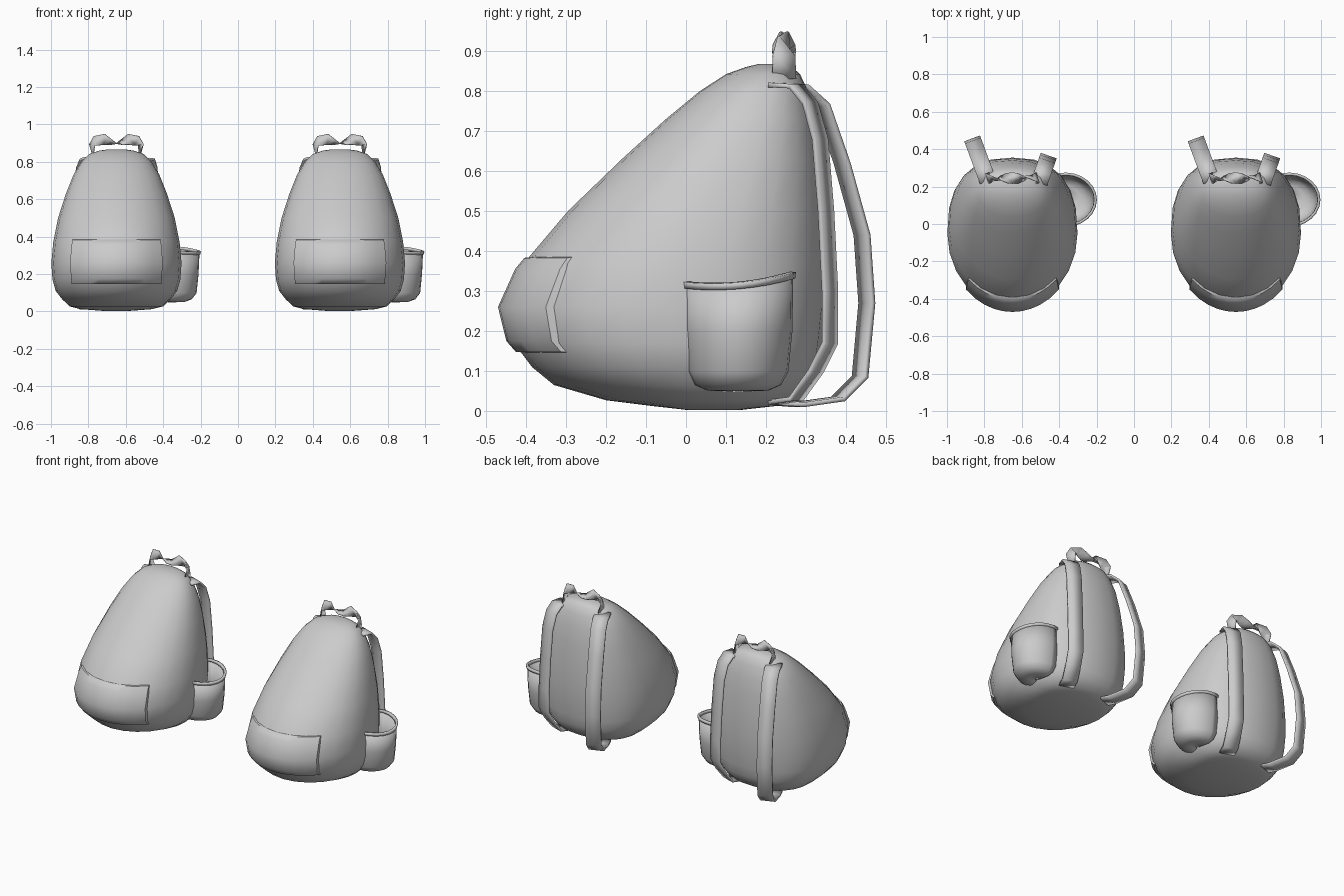
import bpy, bmesh, math
from mathutils import Vector

cube = bpy.data.objects.get("Cube")
if cube:
    bpy.data.objects.remove(cube, do_unlink=True)

fabric = bpy.data.materials.new("grey fabric")
fabric.use_nodes = True
GREY = (0.6, 0.6, 0.6, 1)
fabric.diffuse_color = GREY
fabric.node_tree.nodes["Principled BSDF"].inputs["Base Color"].default_value = GREY

PACKS = {"left": 0.545, "right": -0.65}   # x centre of each backpack


def loft(name, rows, closed=False, caps=False, thick=0, angle=60):
    """Skin rows of points and place one copy on each backpack."""
    bm = bmesh.new()
    grid = [[bm.verts.new(p) for p in row] for row in rows]
    n = len(rows[0])
    for a, b in zip(grid, grid[1:]):
        for i in range(n if closed else n - 1):
            j = (i + 1) % n
            bm.faces.new((a[i], a[j], b[j], b[i]))
    if caps:
        bm.faces.new(grid[0][::-1])
        bm.faces.new(grid[-1])
    bmesh.ops.recalc_face_normals(bm, faces=bm.faces)
    mesh = bpy.data.meshes.new(name)
    bm.to_mesh(mesh)
    bm.free()
    mesh.materials.append(fabric)
    for side, cx in PACKS.items():
        ob = bpy.data.objects.new(f"{side}_{name}", mesh)
        ob.location.x = cx
        bpy.context.collection.objects.link(ob)
        if thick:
            mod = ob.modifiers.new("thickness", "SOLIDIFY")
            mod.thickness = thick
            mod.offset = 0
    bpy.ops.object.select_all(action="DESELECT")
    ob.select_set(True)
    bpy.context.view_layer.objects.active = ob
    bpy.ops.object.shade_smooth_by_angle(angle=math.radians(angle))


# Body: height, front y, back y, half width
RINGS = [(0.003, 0.0, 0.14, 0.07), (0.012, -0.08, 0.22, 0.19), (0.027, -0.2, 0.27, 0.25),
         (0.065, -0.33, 0.31, 0.29), (0.11, -0.385, 0.33, 0.325), (0.17, -0.43, 0.34, 0.342),
         (0.26, -0.45, 0.35, 0.348), (0.37, -0.405, 0.355, 0.338), (0.5, -0.295, 0.35, 0.312),
         (0.63, -0.16, 0.34, 0.27), (0.73, -0.05, 0.325, 0.23), (0.8, 0.035, 0.305, 0.188),
         (0.842, 0.1, 0.285, 0.145), (0.86, 0.15, 0.265, 0.09), (0.867, 0.18, 0.24, 0.04)]


def ring_at(z):
    for a, b in zip(RINGS, RINGS[1:]):
        if a[0] <= z <= b[0]:
            t = (z - a[0]) / (b[0] - a[0])
            return [p + (q - p) * t for p, q in zip(a, b)]


def section(z, yf, yb, w, sides=24):
    cy, depth, pts = (yf + yb) / 2, (yb - yf) / 2, []
    for i in range(sides):
        a = math.tau * i / sides
        c, s = math.cos(a), math.sin(a)
        e = 2 / 2.5 if s > 0 else 1       # squarer back, rounder front
        pts.append((w * math.copysign(abs(c) ** e, c),
                    cy + depth * math.copysign(abs(s) ** e, s), z))
    return pts


loft("body", [section(*r) for r in RINGS], closed=True, caps=True)


# Front pocket: a bulging patch that follows the body
def front_y(x, z):
    _, yf, yb, w = ring_at(z)
    cy = (yf + yb) / 2
    return cy - (cy - yf) * math.sqrt(max(0, 1 - (x / w) ** 2))


rows = []
for z, lift, half in [(0.145, -0.02, 0.24), (0.148, 0.012, 0.24), (0.175, 0.018, 0.242),
                      (0.26, 0.02, 0.248), (0.355, 0.016, 0.24), (0.383, 0.01, 0.235),
                      (0.387, -0.02, 0.235)]:
    row = []
    for i in range(-6, 7):
        x = half * max(-5, min(5, i)) / 5
        d = -0.02 if abs(i) == 6 else lift
        row.append((x, front_y(x, z) - d, z))
    rows.append(row)
loft("front_pocket", rows, angle=45)


# Side pocket: open half cup with a wavy rim
def cup(z, rx, ry, wave=0):
    pts = []
    for i in range(15):
        a = math.radians(-105 + 15 * i)
        y = 0.13 + ry * math.sin(a)
        pts.append((0.285 + rx * math.cos(a), y,
                    z + wave * (0.012 * math.sin(a) + 0.014 * math.sin(a) ** 2)))
    return pts


loft("side_pocket", [cup(0.052, 0.01, 0.01), cup(0.055, 0.08, 0.075), cup(0.068, 0.115, 0.105),
                     cup(0.1, 0.14, 0.122), cup(0.2, 0.15, 0.132), cup(0.31, 0.155, 0.134, 1)],
     thick=0.008)
loft("side_pocket_rim", [cup(0.306, 0.157, 0.136, 1), cup(0.322, 0.16, 0.138, 1)], thick=0.014)


# Shoulder straps: flat ribbons following a side path, splaying outwards
def strap(name, path, x0, splay, width=0.09):
    across = Vector((1, -splay, 0)).normalized() * width / 2
    rows = []
    for y, z in path:
        mid = Vector((x0 + splay * (y - 0.24), y, z))
        rows.append((mid - across, mid + across))
    loft(name, rows, thick=0.012, angle=30)


strap("close_strap", [(0.22, 0.815), (0.275, 0.812), (0.31, 0.77), (0.335, 0.68), (0.35, 0.5),
                      (0.36, 0.3), (0.36, 0.17), (0.325, 0.1), (0.275, 0.03), (0.22, 0.022)],
      0.15, 0.35)
strap("loose_strap", [(0.23, 0.82), (0.29, 0.81), (0.34, 0.765), (0.39, 0.62), (0.44, 0.44),
                      (0.452, 0.27), (0.435, 0.085), (0.38, 0.03), (0.28, 0.016), (0.23, 0.02)],
      -0.135, -0.37)

# Top handle: ribbon that twists half a turn on each side of the middle
PATH = [(-0.125, 0.83), (-0.13, 0.89), (-0.11, 0.912), (-0.065, 0.92), (-0.03, 0.905), (0, 0.898)]
PATH += [(-x, z) for x, z in reversed(PATH[:-1])]
TURNS = [0, 0.15, 0.35, 0.6, 0.85, 1, 1.15, 1.4, 1.65, 1.85, 2]
rows = []
for i, ((x, z), t) in enumerate(zip(PATH, TURNS)):
    p, q = PATH[max(i - 1, 0)], PATH[min(i + 1, len(PATH) - 1)]
    along = Vector((q[0] - p[0], 0, q[1] - p[1])).normalized()
    side = Vector((0, 1, 0))
    a = math.pi * t
    across = (side * math.cos(a) + along.cross(side) * math.sin(a)) * 0.03
    mid = Vector((x, 0.245, z))
    rows.append((mid - across, mid + across))
loft("top_handle", rows, thick=0.006, angle=50)
